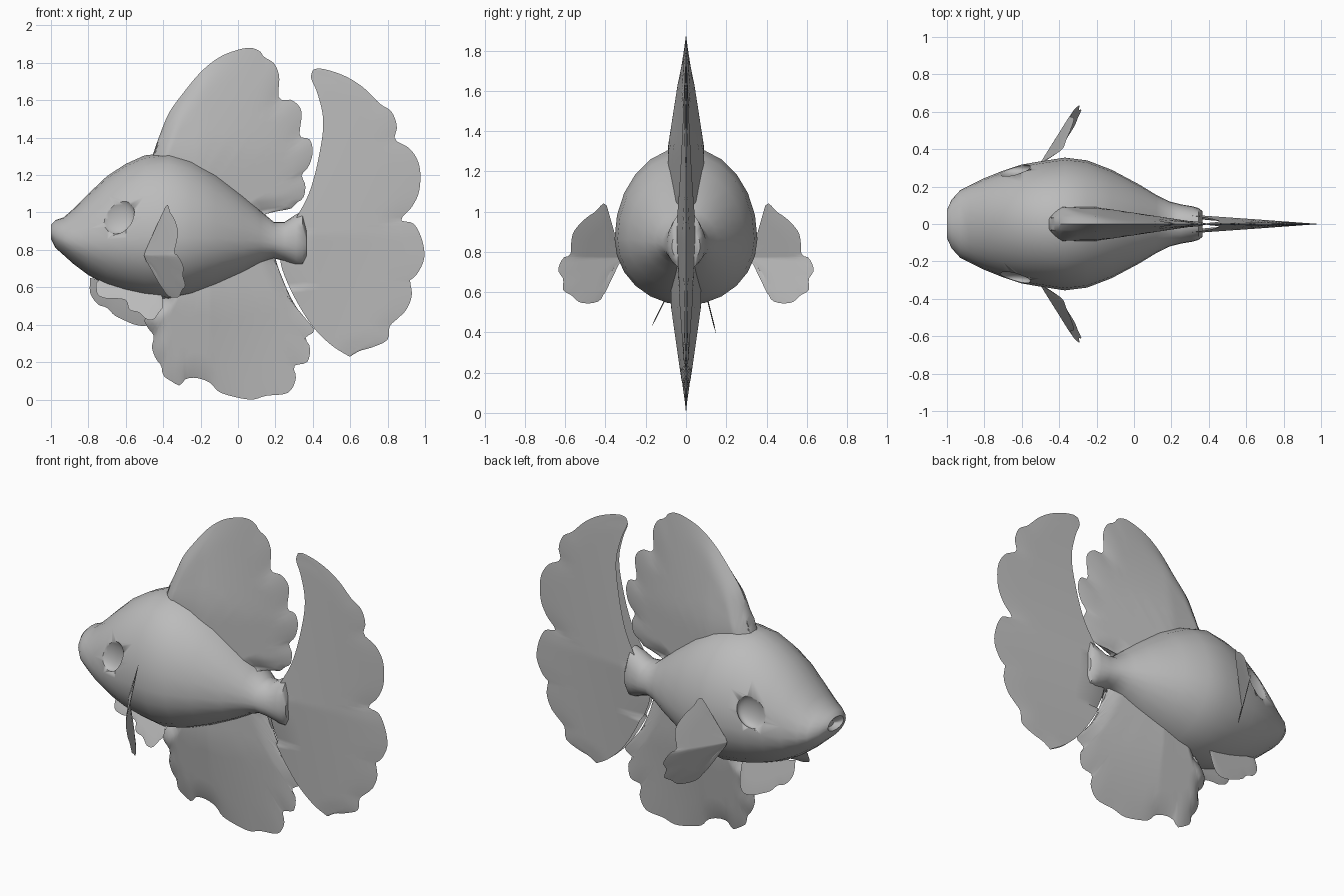
import bpy, bmesh, math
from mathutils import Vector

grey = bpy.data.materials.new("soft_grey")
grey.diffuse_color = (0.5, 0.5, 0.5, 1)


def make(name, bm, angle=40):
    bmesh.ops.remove_doubles(bm, verts=bm.verts, dist=0.0004)
    bmesh.ops.recalc_face_normals(bm, faces=bm.faces)
    mesh = bpy.data.meshes.new(name)
    bm.to_mesh(mesh)
    bm.free()
    ob = bpy.data.objects.new(name, mesh)
    bpy.context.collection.objects.link(ob)
    mesh.materials.append(grey)
    bpy.ops.object.select_all(action='DESELECT')
    ob.select_set(True)
    bpy.context.view_layer.objects.active = ob
    bpy.ops.object.shade_smooth_by_angle(angle=math.radians(angle))
    return ob


def spline(pts, n):
    """Catmull-Rom curve through the points."""
    p = [Vector(q) for q in pts]
    p = [2 * p[0] - p[1]] + p + [2 * p[-1] - p[-2]]
    out = []
    for i in range(1, len(p) - 2):
        a, b, c, d = p[i - 1:i + 3]
        for k in range(n):
            t = k / n
            out.append(0.5 * (2 * b + (c - a) * t + (2 * a - 5 * b + 4 * c - d) * t * t
                              + (3 * b - a - 3 * c + d) * t ** 3))
    return out + [p[-2]]


def resample(pts, n):
    """Even spacing along a polyline."""
    dist = [0]
    for a, b in zip(pts, pts[1:]):
        dist.append(dist[-1] + (b - a).length)
    out, j = [], 0
    for i in range(n):
        d = dist[-1] * i / (n - 1)
        while j < len(pts) - 2 and dist[j + 1] < d:
            j += 1
        out.append(pts[j].lerp(pts[j + 1], (d - dist[j]) / (dist[j + 1] - dist[j])))
    return out


def fin(name, root, margin, thick, place, steps=8, n=90):
    """Lofted sheet from root to margin; thick(p, edge distance), place(u, v, offset)."""
    r, m = resample(spline(root, 6), n), resample(spline(margin, 6), n)
    bm = bmesh.new()
    for side in (1, -1):
        rows = []
        for a, b in zip(r, m):
            row = []
            for k in range(steps + 1):
                p = a.lerp(b, k / steps)
                edge = min((p - q).length for q in m)
                row.append(bm.verts.new(place(p.x, p.y, side * thick(p, edge))))
            rows.append(row)
        for ra, rb in zip(rows, rows[1:]):
            for k in range(steps):
                bm.faces.new((ra[k], rb[k], rb[k + 1], ra[k + 1]))
    return make(name, bm)


def rounded(e, w=0.05):
    return math.sqrt(min(1, e / w))


# body: x, top, bottom, half width
stations = [(-0.965, 0.90, 0.87, 0.03), (-1.0, 0.935, 0.86, 0.075), (-0.975, 0.96, 0.81, 0.13),
            (-0.93, 0.975, 0.77, 0.18), (-0.88, 1.02, 0.725, 0.205), (-0.8, 1.10, 0.665, 0.245),
            (-0.7, 1.195, 0.61, 0.285), (-0.6, 1.26, 0.575, 0.318), (-0.5, 1.305, 0.55, 0.335),
            (-0.37, 1.32, 0.535, 0.355), (-0.25, 1.285, 0.56, 0.34), (-0.12, 1.21, 0.61, 0.29),
            (0.03, 1.09, 0.68, 0.21), (0.12, 1.01, 0.73, 0.155), (0.19, 0.95, 0.755, 0.12),
            (0.25, 0.95, 0.74, 0.105), (0.31, 0.99, 0.715, 0.095), (0.345, 1.005, 0.71, 0.085),
            (0.365, 0.93, 0.75, 0.07)]
SIDES = 24
bm = bmesh.new()
rings = []
for x, top, bot, hw in stations:
    zc = bot + 0.42 * (top - bot)
    ring = []
    for i in range(SIDES):
        a = 2 * math.pi * i / SIDES
        c, s = math.cos(a), math.sin(a)
        ring.append(bm.verts.new((x, hw * c, zc + s * (top - zc if s > 0 else zc - bot))))
    rings.append(ring)
for ra, rb in zip(rings, rings[1:]):
    for i in range(SIDES):
        j = (i + 1) % SIDES
        bm.faces.new((ra[i], ra[j], rb[j], rb[i]))
bm.faces.new(rings[0])
bm.faces.new(rings[-1])
body = make("body", bm)

# shallow eye sockets
for side in (1, -1):
    bm = bmesh.new()
    bmesh.ops.create_uvsphere(bm, u_segments=28, v_segments=16, radius=0.1)
    for v in bm.verts:
        v.co = Vector((v.co.x, v.co.y * 0.45, v.co.z)) + Vector((-0.65, side * 0.295, 0.985))
    cutter = make("eye_cutter", bm)
    cutter.hide_render = True
    mod = body.modifiers.new("eye_socket", 'BOOLEAN')
    mod.operation, mod.object, mod.solver = 'DIFFERENCE', cutter, 'EXACT'
    bpy.context.view_layer.objects.active = body
    bpy.ops.object.modifier_apply(modifier=mod.name)
    bpy.data.objects.remove(cutter)

upright = lambda u, v, o: (u, o, v)

# dorsal fin
fin("dorsal_fin", [(-0.45, 1.28), (-0.2, 1.16), (0.12, 0.96)],
    [(-0.455, 1.31), (-0.42, 1.41), (-0.37, 1.53), (-0.3, 1.63), (-0.2, 1.75), (-0.1, 1.83), (0, 1.87),
     (0.07, 1.88), (0.12, 1.86), (0.14, 1.83), (0.19, 1.80), (0.22, 1.73), (0.22, 1.61), (0.29, 1.60),
     (0.34, 1.54), (0.33, 1.41), (0.38, 1.395), (0.4, 1.33), (0.38, 1.25), (0.34, 1.2), (0.36, 1.15),
     (0.35, 1.08), (0.31, 1.05), (0.28, 1.02), (0.2, 1.01), (0.12, 1.005)],
    lambda p, e: 0.09 * min(1, max(0, (1.9 - p.y) / 0.58)) * min(1, max(0.15, (0.4 - p.x) / 0.6))
    * rounded(e, 0.07), upright)

# anal fin
fin("anal_fin", [(-0.38, 0.58), (-0.1, 0.68), (0.2, 0.8)],
    [(-0.4, 0.54), (-0.46, 0.5), (-0.5, 0.43), (-0.48, 0.38), (-0.45, 0.34), (-0.46, 0.28), (-0.44, 0.22),
     (-0.41, 0.18), (-0.4, 0.13), (-0.36, 0.1), (-0.31, 0.075), (-0.28, 0.11), (-0.22, 0.115),
     (-0.15, 0.09), (-0.1, 0.04), (0, 0.01), (0.08, 0.0), (0.15, 0.02), (0.25, 0.03), (0.29, 0.06),
     (0.31, 0.12), (0.3, 0.18), (0.37, 0.2), (0.385, 0.28), (0.36, 0.33), (0.41, 0.37), (0.35, 0.44),
     (0.28, 0.55), (0.2, 0.74)],
    lambda p, e: 0.075 * min(1, max(0, p.y / 0.53)) * min(1, max(0.15, (0.45 - p.x) / 0.6))
    * rounded(e, 0.07), upright)

# tail fin, front edge to scalloped margin
fin("tail_fin", [(0.4, 1.76), (0.39, 1.72), (0.42, 1.65), (0.45, 1.54), (0.455, 1.45), (0.44, 1.34),
                 (0.41, 1.2), (0.37, 1.08), (0.3, 0.95), (0.24, 0.82), (0.23, 0.72), (0.3, 0.55),
                 (0.4, 0.39), (0.5, 0.29), (0.595, 0.23)],
    [(0.405, 1.765), (0.44, 1.77), (0.52, 1.75), (0.6, 1.715), (0.68, 1.66), (0.76, 1.58), (0.82, 1.54),
     (0.85, 1.46), (0.84, 1.39), (0.92, 1.34), (0.97, 1.25), (0.97, 1.12), (0.93, 1.03), (0.87, 0.96),
     (0.94, 0.94), (0.985, 0.85), (0.995, 0.75), (0.95, 0.66), (0.92, 0.64), (0.93, 0.56), (0.9, 0.48),
     (0.85, 0.43), (0.81, 0.39), (0.8, 0.32), (0.72, 0.28), (0.65, 0.26), (0.6, 0.23)],
    lambda p, e: 0.05 * max(0, 1 - (p.x - 0.3) / 0.7) * max(0.1, 1 - abs(p.y - 0.88) / 0.95)
    * rounded(e, 0.08) * (0.3 if p.x < 0.28 else 1), upright)

# pectoral fins, swept back with a slight fold
for side, word in ((1, "left"), (-1, "right")):
    fin(word + "_pectoral_fin", [(0.33, 0.81), (0.325, 0.78), (0.33, 0.74)],
        [(0.345, 0.82), (0.37, 0.92), (0.4, 1.04), (0.45, 1.0), (0.5, 0.965), (0.555, 0.905), (0.57, 0.85),
         (0.575, 0.785), (0.61, 0.77), (0.635, 0.71), (0.61, 0.665), (0.61, 0.61), (0.57, 0.585),
         (0.53, 0.55), (0.47, 0.545), (0.425, 0.56), (0.42, 0.585), (0.4, 0.6), (0.4, 0.66), (0.36, 0.72)],
        lambda p, e: 0.003 * rounded(e, 0.02),
        lambda u, v, o: (-0.49 + 0.62 * (u - 0.34) + 0.26 * abs(v - 0.77) + o, side * u, v), 6, 60)

# pelvic fins
near = [(-0.76, 0.62), (-0.75, 0.56), (-0.7, 0.54), (-0.66, 0.54), (-0.6, 0.53), (-0.58, 0.48),
        (-0.53, 0.465), (-0.49, 0.43), (-0.45, 0.43), (-0.42, 0.47), (-0.4, 0.5), (-0.41, 0.58)]
far = [(-0.79, 0.65), (-0.79, 0.57), (-0.75, 0.51), (-0.7, 0.49), (-0.66, 0.45), (-0.6, 0.42),
       (-0.55, 0.4), (-0.49, 0.395), (-0.46, 0.43), (-0.45, 0.5), (-0.45, 0.58)]
for side, word, edge_pts in ((-1, "right", near), (1, "left", far)):
    fin(word + "_pelvic_fin", [(-0.74, 0.64), (-0.6, 0.62), (-0.45, 0.6)], edge_pts,
        lambda p, e: 0.003 * rounded(e, 0.02),
        lambda u, v, o: (u, side * (0.11 + (0.5 if side < 0 else 0.25) * (0.55 - v)) + o, v), 5, 50)
